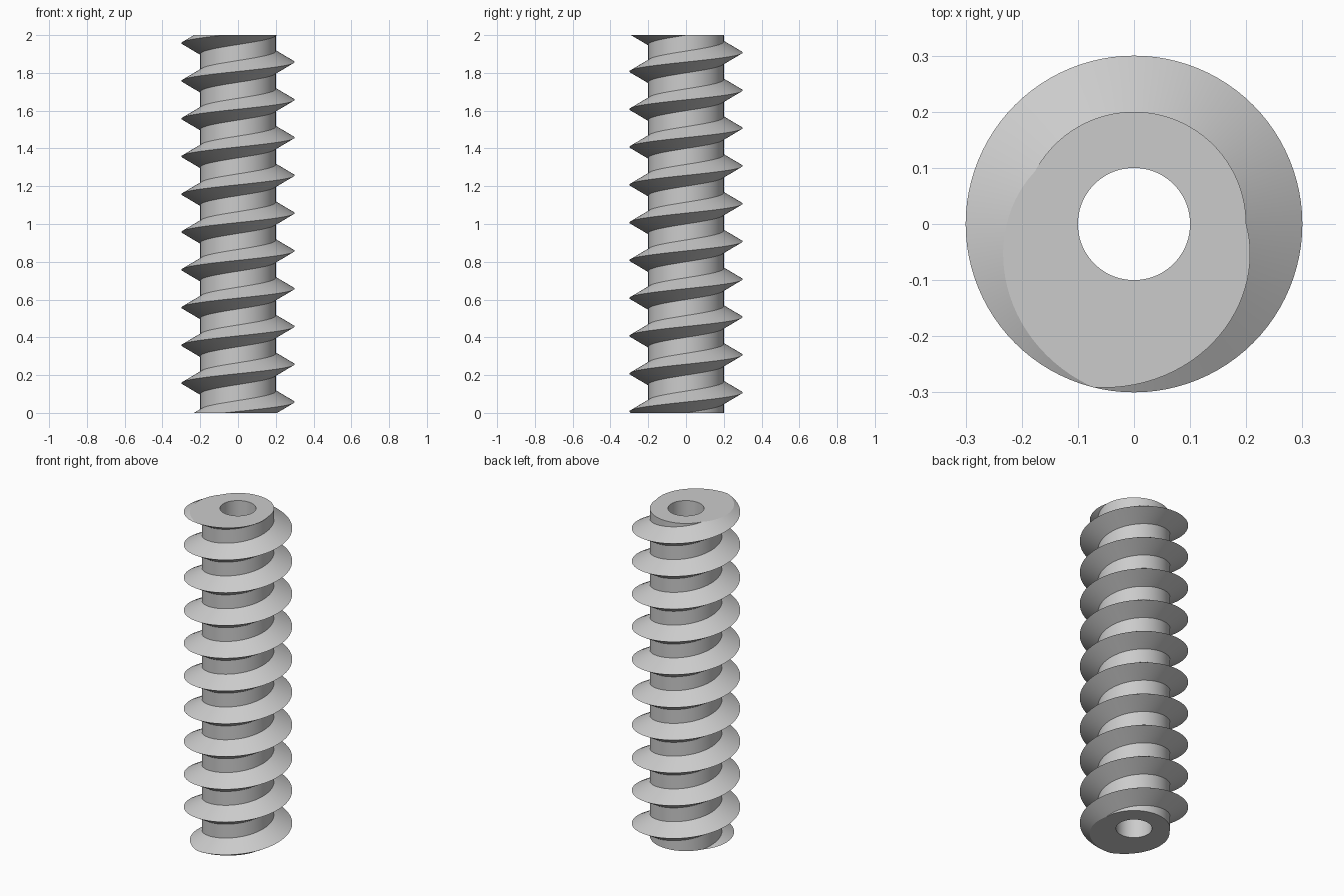
import bpy
import bmesh
from math import cos, sin, tan, pi, radians

cube = bpy.data.objects.get("Cube")
if cube:
    bpy.data.objects.remove(cube, do_unlink=True)

HEIGHT, PITCH = 2.0, 0.2
BORE, ROOT, CREST = 0.1, 0.2, 0.3
STEPS = 96                                        # segments per turn
HALF = (CREST - ROOT) * tan(radians(30))          # half width of the thread
TURNS = round(HEIGHT / PITCH)

steel = bpy.data.materials.new("grey_steel")
steel.use_nodes = True
grey = (0.6, 0.6, 0.6, 1)
steel.diffuse_color = grey
steel.node_tree.nodes["Principled BSDF"].inputs["Base Color"].default_value = grey

bm = bmesh.new()


def point(radius, angle, z):
    return bm.verts.new((radius * cos(angle), radius * sin(angle), z))


# Helical sweep of the thread profile: lower root, crest, upper root
profile = [(ROOT, 0), (CREST, HALF), (ROOT, 2 * HALF)]
rows = []
for s in range(-2 * STEPS, (TURNS + 2) * STEPS + 1):
    angle = 2 * pi * s / STEPS
    rows.append([point(r, angle, PITCH * s / STEPS + dz) for r, dz in profile])

for i in range(len(rows) - 1):
    a, b = rows[i], rows[i + 1]
    for j in range(2):
        bm.faces.new((a[j], b[j], b[j + 1], a[j + 1]))
    # Core wall up to the next turn of the thread
    if i + STEPS + 1 < len(rows):
        c, d = rows[i + STEPS], rows[i + STEPS + 1]
        bm.faces.new((a[2], b[2], d[0], c[0]))

# Trim both ends flat
for z, direction in ((0, -1), (HEIGHT, 1)):
    bmesh.ops.bisect_plane(bm, geom=bm.verts[:] + bm.edges[:] + bm.faces[:],
                           dist=1e-5, plane_co=(0, 0, z),
                           plane_no=(0, 0, direction), clear_outer=True)
bmesh.ops.remove_doubles(bm, verts=bm.verts[:], dist=1e-5)

# Through bore
low, high = ([point(BORE, 2 * pi * i / STEPS, z) for i in range(STEPS)]
             for z in (0, HEIGHT))
for i in range(STEPS):
    k = (i + 1) % STEPS
    bm.faces.new((low[k], low[i], high[i], high[k]))

# End caps between the thread outline and the bore
for z, direction in ((0, -1), (HEIGHT, 1)):
    rim = [e for e in bm.edges if e.is_boundary
           and all(abs(v.co.z - z) < 1e-4 for v in e.verts)]
    bmesh.ops.triangle_fill(bm, use_beauty=True, use_dissolve=False,
                            edges=rim, normal=(0, 0, direction))
bmesh.ops.recalc_face_normals(bm, faces=bm.faces[:])

mesh = bpy.data.meshes.new("threaded_rod")
bm.to_mesh(mesh)
bm.free()
mesh.materials.append(steel)
rod = bpy.data.objects.new("threaded_rod", mesh)
bpy.context.collection.objects.link(rod)

bpy.ops.object.select_all(action="DESELECT")
rod.select_set(True)
bpy.context.view_layer.objects.active = rod
bpy.ops.object.shade_smooth_by_angle(angle=radians(30))
